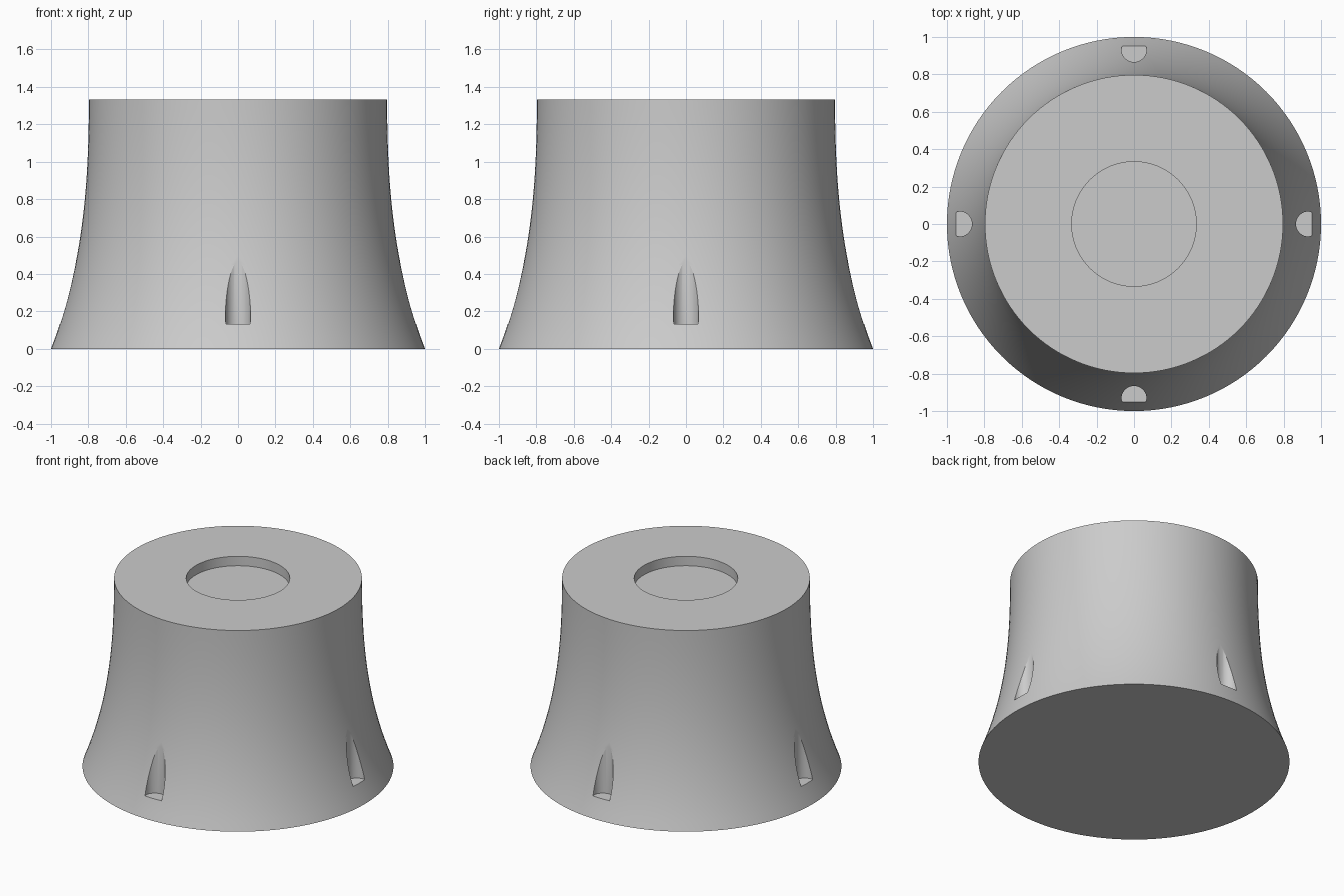
import bpy, bmesh, math
from mathutils import Vector
from mathutils.geometry import interpolate_bezier

SEGMENTS = 128
HEIGHT = 1.333

cube = bpy.data.objects.get("Cube")
if cube:
    bpy.data.objects.remove(cube, do_unlink=True)

# Plain grey material
grey = bpy.data.materials.new("grey")
grey.use_nodes = True
colour = (0.6, 0.6, 0.6, 1)
grey.diffuse_color = colour
grey.node_tree.nodes["Principled BSDF"].inputs["Base Color"].default_value = colour


def add_object(name, bm):
    mesh = bpy.data.meshes.new(name)
    bm.to_mesh(mesh)
    bm.free()
    mesh.materials.append(grey)
    obj = bpy.data.objects.new(name, mesh)
    bpy.context.collection.objects.link(obj)
    return obj


def lathe(name, profile):
    """Solid of revolution whose first and last rings are capped."""
    bm = bmesh.new()
    rings = []
    for radius, z in profile:
        angles = [math.tau * i / SEGMENTS for i in range(SEGMENTS)]
        rings.append([bm.verts.new((radius * math.cos(a), radius * math.sin(a), z)) for a in angles])
    for low, high in zip(rings, rings[1:]):
        for i in range(SEGMENTS):
            j = (i + 1) % SEGMENTS
            bm.faces.new((low[i], low[j], high[j], high[i]))
    bm.faces.new(rings[0][::-1])
    bm.faces.new(rings[-1])
    return add_object(name, bm)


# Flared body with a shallow round recess in its top
flare = interpolate_bezier(Vector((1, 0, 0)), Vector((0.827, HEIGHT / 3, 0)),
                           Vector((0.797, HEIGHT * 2 / 3, 0)), Vector((0.797, HEIGHT, 0)), 25)
profile = [(p.x, p.y) for p in flare]
profile += [(0.333, HEIGHT), (0.333, HEIGHT - 0.067)]
body = lathe("flared_base", profile)

# Four upright round grooves cut into the foot of the flare
bm = bmesh.new()
for i in range(4):
    angle = i * math.pi / 2
    ring = bmesh.ops.create_cone(bm, cap_ends=True, segments=48, radius1=0.067, radius2=0.067, depth=0.6)
    centre = Vector((0.933 * math.cos(angle), 0.933 * math.sin(angle), 0.133 + 0.3))
    bmesh.ops.translate(bm, verts=ring["verts"], vec=centre)
cutter = add_object("groove_cutter", bm)
cutter.hide_render = True

cut = body.modifiers.new("grooves", "BOOLEAN")
cut.operation = "DIFFERENCE"
cut.solver = "EXACT"
cut.object = cutter

bpy.ops.object.select_all(action="DESELECT")
body.select_set(True)
bpy.context.view_layer.objects.active = body
bpy.ops.object.modifier_apply(modifier=cut.name)
bpy.data.objects.remove(cutter, do_unlink=True)
bpy.ops.object.shade_smooth_by_angle(angle=math.radians(20))
